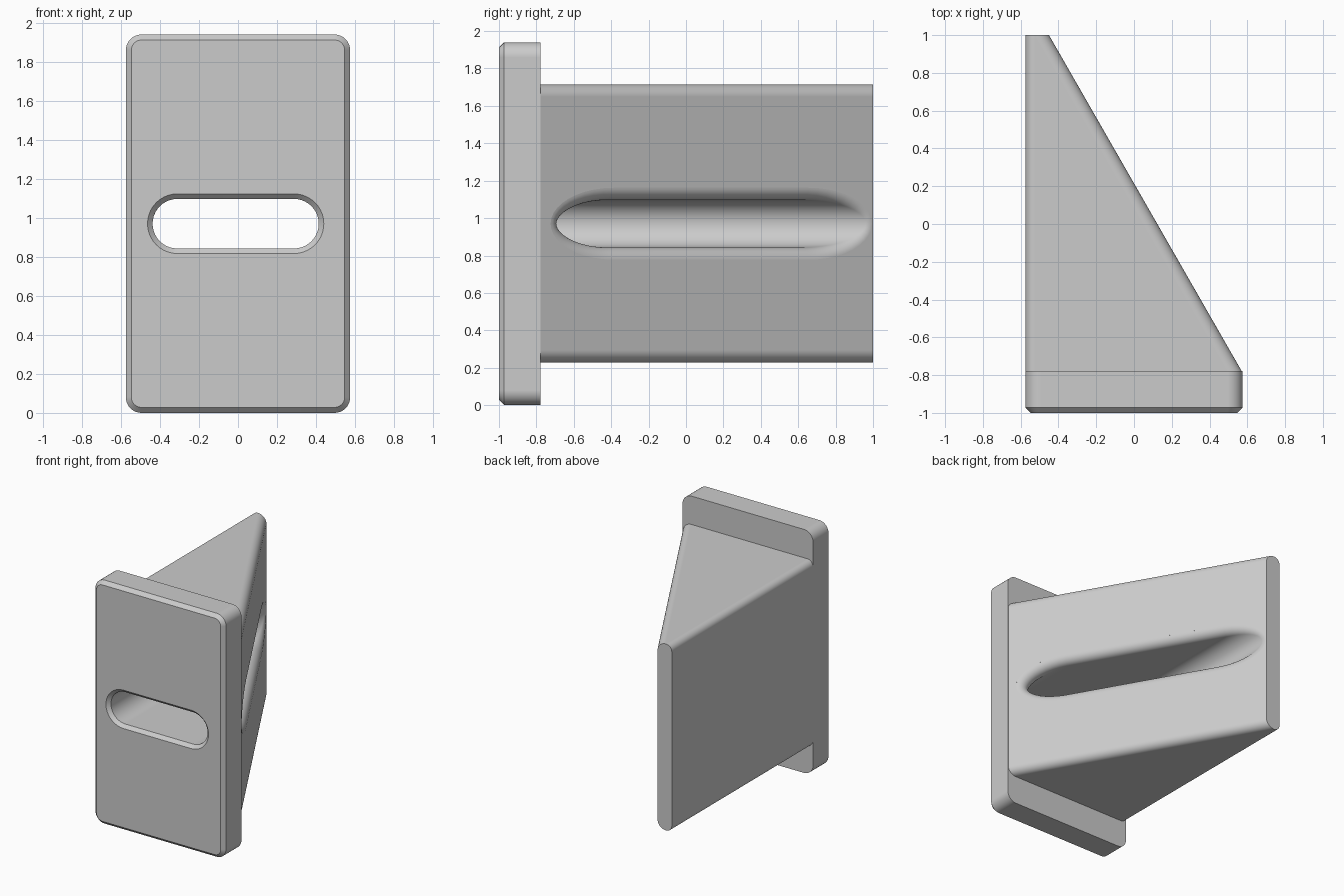
import bpy
import bmesh
import math
from mathutils import Vector

cube = bpy.data.objects.get("Cube")
if cube:
    bpy.data.objects.remove(cube, do_unlink=True)

grey = bpy.data.materials.new("light grey")
grey.use_nodes = True
grey.diffuse_color = (0.6, 0.6, 0.6, 1)
grey.node_tree.nodes["Principled BSDF"].inputs["Base Color"].default_value = (0.6, 0.6, 0.6, 1)

HALF_W = 0.575
MID_Z = 0.97


def make_object(name, bm):
    bmesh.ops.recalc_face_normals(bm, faces=bm.faces[:])
    mesh = bpy.data.meshes.new(name)
    bm.to_mesh(mesh)
    bm.free()
    mesh.materials.append(grey)
    obj = bpy.data.objects.new(name, mesh)
    bpy.context.collection.objects.link(obj)
    return obj


def prism(plan, z0, z1):
    bm = bmesh.new()
    face = bm.faces.new([bm.verts.new((x, y, z0)) for x, y in plan])
    ext = bmesh.ops.extrude_face_region(bm, geom=[face])
    for v in ext["geom"]:
        if isinstance(v, bmesh.types.BMVert):
            v.co.z = z1
    bmesh.ops.recalc_face_normals(bm, faces=bm.faces[:])
    return bm


def bevel(bm, test, width, segments):
    edges = [e for e in bm.edges if test(e)]
    bmesh.ops.bevel(bm, geom=edges, offset=width, offset_type='OFFSET',
                    segments=segments, profile=0.5, affect='EDGES', clamp_overlap=False)


def direction(e):
    return (e.verts[0].co - e.verts[1].co).normalized()


# Front plate: rounded corners, chamfered front rim
back = -0.778
bm = prism([(-HALF_W, -1), (HALF_W, -1), (HALF_W, back), (-HALF_W, back)], 0, 2 * MID_Z)
bevel(bm, lambda e: abs(direction(e).y) > 0.99, 0.08, 8)
bevel(bm, lambda e: all(v.co.y < -0.999 for v in e.verts), 0.028, 1)
plate = make_object("wedge_block", bm)

# Wedge body with rounded long edges
tip = Vector((0.572, -0.782, 0))
end = Vector((-0.45, 1, 0))
slope_dir = (end - tip).normalized()
slope_n = Vector((slope_dir.y, -slope_dir.x, 0))
bm = prism([(-HALF_W, tip.y), tip.xy, end.xy, (-HALF_W, 1)], 0.228, 1.714)
bevel(bm, lambda e: abs(direction(e).dot(slope_dir)) > 0.999, 0.065, 8)
bevel(bm, lambda e: all(v.co.x < -HALF_W + 0.001 for v in e.verts)
      and abs(direction(e).y) > 0.99, 0.05, 8)
wedge = make_object("wedge_body", bm)


# Slot cutter: chamfered mouth, straight wall, rolled edge on the slope
def slot_profile(radius=0.127, half=0.299, steps=20):
    for side in (1, -1):
        for i in range(steps + 1):
            a = math.pi * (i / steps - 0.5) + (0 if side > 0 else math.pi)
            m = Vector((math.cos(a), 0, math.sin(a)))
            yield Vector((side * half - 0.012, 0, MID_Z)) + m * radius, m


def slot_column(p, m, roll=0.068, steps=14):
    col = [p + m * 0.076 + Vector((0, -1.05, 0)), p + Vector((0, -0.974, 0))]
    c = p + m * roll
    c.y = (slope_n.dot(tip) - roll - slope_n.x * c.x) / slope_n.y
    angle = (-m).angle(slope_n)
    for k in range(steps + 1):
        t = 0.975 * k / steps
        n = (-m * math.sin((1 - t) * angle) + slope_n * math.sin(t * angle)) / math.sin(angle)
        col.append(c + n * roll)
    col.append(col[-1] + slope_n * 0.1)
    return col


bm = bmesh.new()
columns = [[bm.verts.new(co) for co in slot_column(p, m)] for p, m in slot_profile()]
for a, b in zip(columns, columns[1:] + columns[:1]):
    for j in range(len(a) - 1):
        bm.faces.new((a[j], b[j], b[j + 1], a[j + 1]))
bm.faces.new([c[0] for c in columns])
bm.faces.new([c[-1] for c in columns])
cutter = make_object("slot_cutter", bm)
cutter.hide_render = True

# Join the parts and cut the slot
bpy.ops.object.select_all(action='DESELECT')
bpy.context.view_layer.objects.active = plate
plate.select_set(True)
for other, operation in ((wedge, 'UNION'), (cutter, 'DIFFERENCE')):
    mod = plate.modifiers.new(operation.lower(), 'BOOLEAN')
    mod.operation = operation
    mod.solver = 'EXACT'
    mod.object = other
    bpy.ops.object.modifier_apply(modifier=mod.name)
    bpy.data.objects.remove(other, do_unlink=True)

# Smooth the rounded edges, keep the flats flat
bpy.ops.object.shade_smooth_by_angle(angle=math.radians(30))
weighted = plate.modifiers.new("weighted normals", 'WEIGHTED_NORMAL')
weighted.keep_sharp = True
